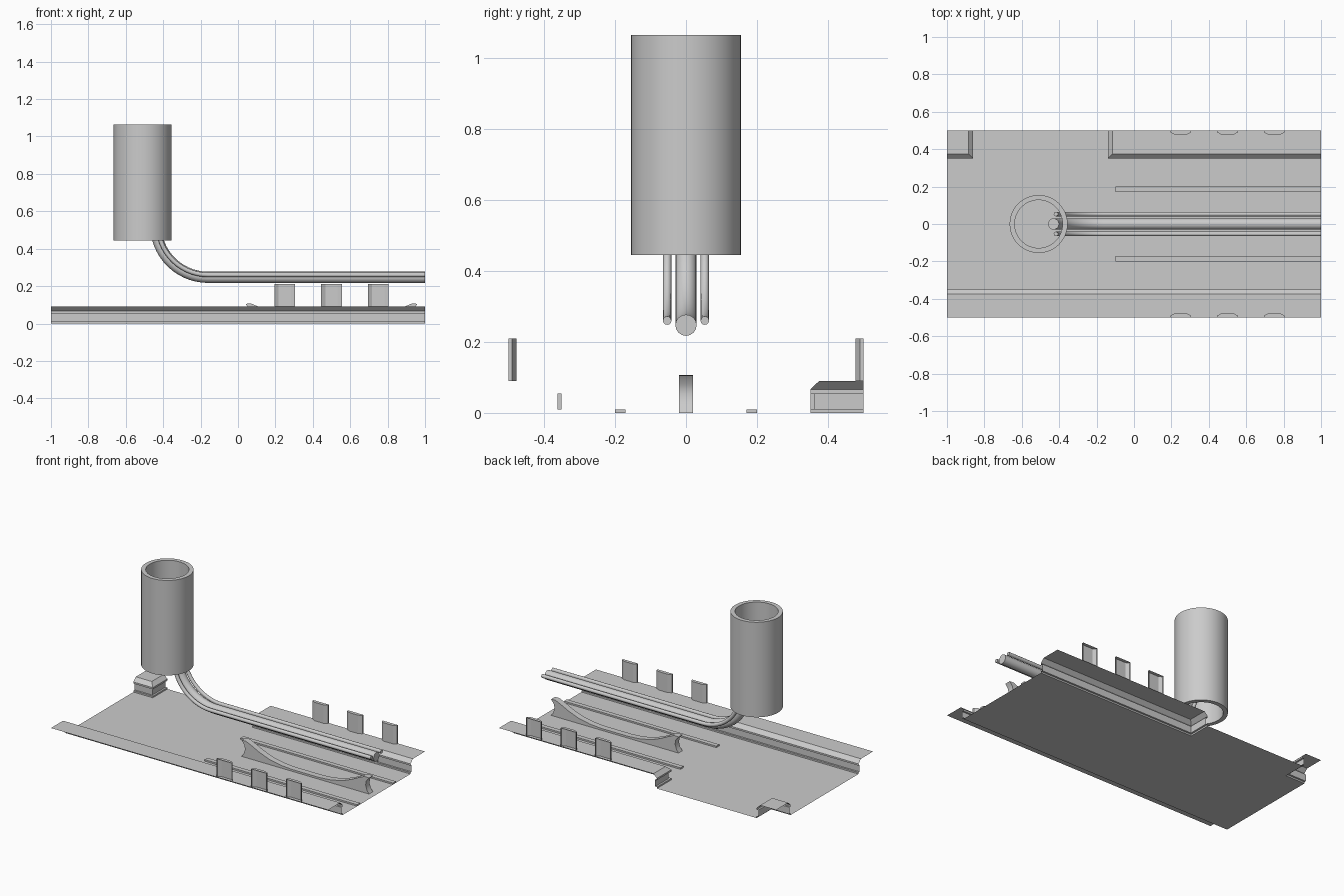
import bpy, bmesh, math
from mathutils import Vector

if "Cube" in bpy.data.objects:
    bpy.data.objects.remove(bpy.data.objects["Cube"])


def make(name, verts, faces, smooth=None):
    me = bpy.data.meshes.new(name)
    me.from_pydata(verts, [], faces)
    me.update()
    ob = bpy.data.objects.new(name, me)
    bpy.context.collection.objects.link(ob)
    if smooth:
        bpy.ops.object.select_all(action='DESELECT')
        bpy.context.view_layer.objects.active = ob
        ob.select_set(True)
        bpy.ops.object.shade_smooth_by_angle(angle=math.radians(smooth))
    return ob


def box(name, x0, x1, y0, y1, z0, z1):
    v = [(x, y, z) for z in (z0, z1) for x, y in ((x0, y0), (x1, y0), (x1, y1), (x0, y1))]
    f = [(3, 2, 1, 0), (4, 5, 6, 7)] + [(i, (i + 1) % 4, (i + 1) % 4 + 4, i + 4) for i in range(4)]
    return make(name, v, f)


# Floor sheet with the doorway tongue at the back
make("floor", [(x, y, 0) for x, y in (
    (-1, -.35), (1, -.35), (1, .35), (-.14, .35), (-.14, .5), (-.86, .5), (-.86, .35), (-1, .35))],
    [tuple(range(8))])

# Raised ledges: grooved wall, chamfer and flat top
WALL = [(0, 0), (0, .01), (.012, .01), (.012, .055), (0, .055), (0, .066), (.025, .09)]


def ledge(name, path, offsets, outer):
    n, verts, faces = len(path), [], []
    for d, z in WALL:
        verts += [(p[0] + o[0] * d, p[1] + o[1] * d, z) for p, o in zip(path, offsets)]
    for k in range(len(WALL) - 1):
        for i in range(n - 1):
            a = k * n + i
            faces.append((a, a + 1, a + 1 + n, a + n))
    top = list(range(len(verts) - n, len(verts)))
    for p in outer:
        top.append(len(verts))
        verts.append((p[0], p[1], .09))
    faces.append(tuple(top))
    make(name, verts, faces)


ledge("front_ledge", [(1, -.35), (-1, -.35)], [(0, -1), (0, -1)], [(-1, -.5), (1, -.5)])
ledge("back_ledge_long", [(-.14, .5), (-.14, .35), (1, .35)], [(1, 0), (1, 1), (0, 1)], [(1, .5)])
ledge("back_ledge_short", [(-1, .35), (-.86, .35), (-.86, .5)], [(0, 1), (-1, 1), (-1, 0)], [(-1, .5)])

# Groove dividers, and half posts open towards the tile edge
for s, side in ((-1, "front"), (1, "back")):
    for i, x in enumerate((.25, .5, .75)):
        y0, y1 = sorted((s * .351, s * .3625))
        box(f"{side}_divider_{i}", x - .006, x + .006, y0, y1, .01, .055)
        plan = [(-.055, .5), (-.055, .49), (-.033, .478), (.033, .478), (.055, .49), (.055, .5)]
        plan = [(x - s * -1 * px, s * py) for px, py in plan]
        v = [(px, py, z) for z in (.09, .21) for px, py in plan]
        make(f"{side}_post_{i}", v,
             [(j, j + 1, j + 7, j + 6) for j in range(5)] + [tuple(range(6, 12))])

# Low floor strips
for s, side in ((-1, "front"), (1, "back")):
    y0, y1 = sorted((s * .17, s * .2))
    box(f"{side}_floor_strip", -.1, 1, y0, y1, 0, .01)

# Central cradle: low bar with a swept fin and hollowed end on each side
half = [(.46, 0), (.445, .02), (.435, .052), (.44, .08), (.46, .105), (.43, .107),
        (.39, .09), (.33, .06), (.26, .034), (.18, .018), (.1, .012)]
prof = [(.5 + u, z) for u, z in half] + [(.5 - u, z) for u, z in reversed(half)]
n = len(prof)
make("cradle", [(x, y, z) for y in (-.02, .02) for x, z in prof],
     [tuple(range(n)), tuple(range(2 * n - 1, n - 1, -1))]
     + [((i + 1) % n, i, i + n, (i + 1) % n + n) for i in range(n)], 35)


# Pipes: straight run then a bend up into the tank
def pipe(name, y, r, lift, sides):
    R = .28 - lift
    pts = [(Vector((1, y, .247 + lift)), 0)]
    for i in range(13):
        a = math.radians(75) * i / 12
        pts.append((Vector((-.16 - R * math.sin(a), y, .527 - R * math.cos(a))), a))
    verts, faces = [], []
    for p, a in pts:
        up = Vector((math.sin(a), 0, math.cos(a)))
        for j in range(sides):
            t = 2 * math.pi * j / sides
            verts.append(p + r * (math.cos(t) * Vector((0, 1, 0)) + math.sin(t) * up))
    for k in range(len(pts) - 1):
        for j in range(sides):
            b, c = k * sides + j, k * sides + (j + 1) % sides
            faces.append((b, c, c + sides, b + sides))
    faces += [tuple(range(sides - 1, -1, -1)), tuple(range(len(verts) - sides, len(verts)))]
    ob = make(name, verts, faces)
    bm = bmesh.new()
    bm.from_mesh(ob.data)
    bmesh.ops.recalc_face_normals(bm, faces=bm.faces)
    bm.to_mesh(ob.data)
    bm.free()
    bpy.ops.object.select_all(action='DESELECT')
    bpy.context.view_layer.objects.active = ob
    ob.select_set(True)
    bpy.ops.object.shade_smooth_by_angle(angle=math.radians(50))


pipe("main_pipe", 0, .03, 0, 16)
pipe("front_side_pipe", -.053, .012, .013, 12)
pipe("back_side_pipe", .053, .012, .013, 12)

# Open tube tank
N = 48
rings = [(.155, .445), (.155, 1.065), (.128, 1.065), (.128, .445)]
v = [(-.51 + r * math.cos(2 * math.pi * j / N), r * math.sin(2 * math.pi * j / N), z)
     for r, z in rings for j in range(N)]
make("tank", v, [(k * N + j, k * N + (j + 1) % N, (k + 1) % 4 * N + (j + 1) % N, (k + 1) % 4 * N + j)
                 for k in range(4) for j in range(N)], 35)
